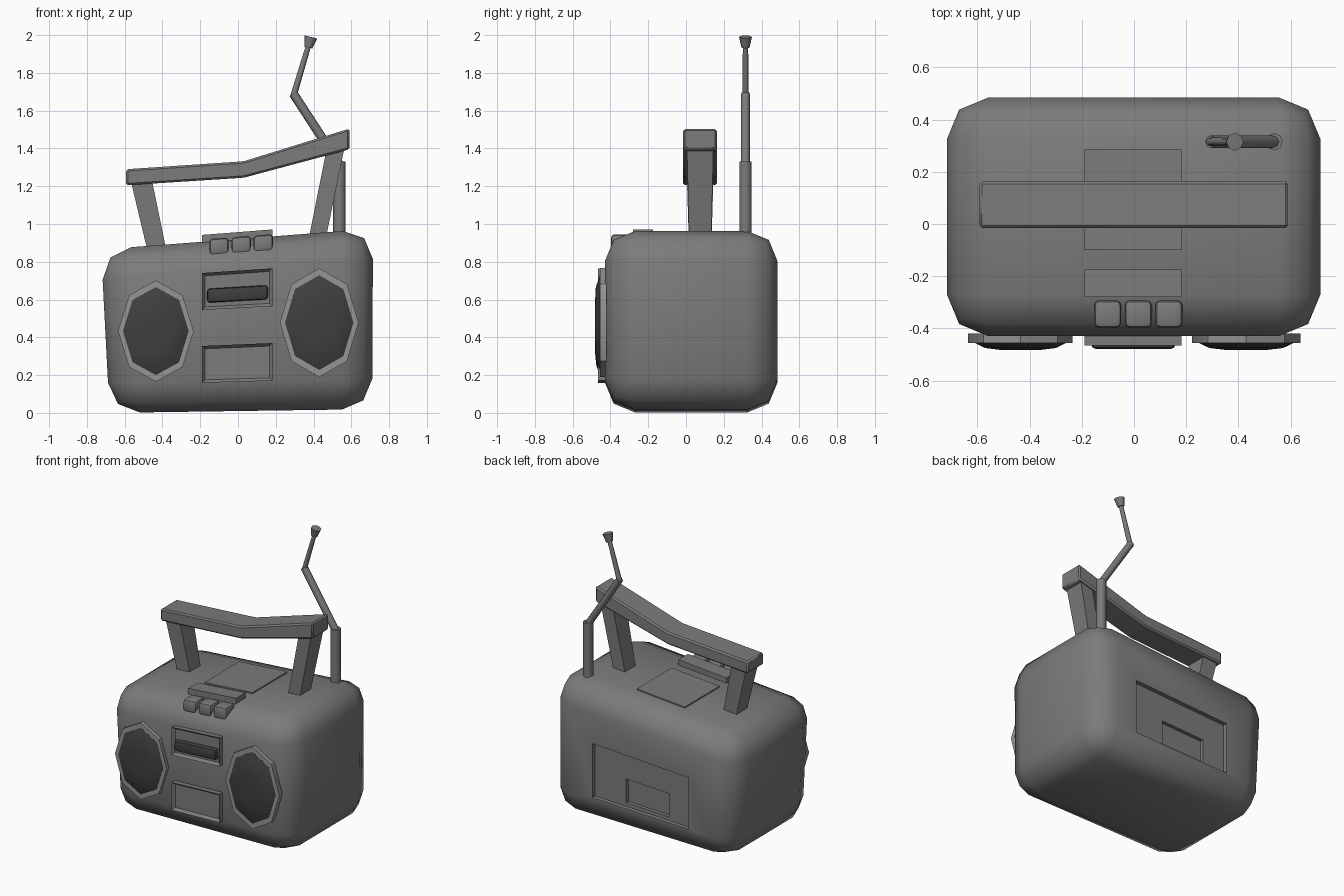
import bpy, bmesh, math
from mathutils import Vector

cube = bpy.data.objects.get("Cube")
if cube:
    bpy.data.objects.remove(cube, do_unlink=True)


def material(name, value):
    m = bpy.data.materials.new(name)
    m.use_nodes = True
    colour = (value, value, value, 1)
    m.diffuse_color = colour
    m.node_tree.nodes["Principled BSDF"].inputs["Base Color"].default_value = colour
    return m


GREY = material("mid_grey", 0.2)
LIGHT = material("light_grey", 0.3)
DARK = material("dark_grey", 0.05)


def finish(name, bm, mat, bevel=0, segments=1, smooth=35):
    bmesh.ops.recalc_face_normals(bm, faces=bm.faces)
    mesh = bpy.data.meshes.new(name)
    bm.to_mesh(mesh)
    bm.free()
    obj = bpy.data.objects.new(name, mesh)
    bpy.context.collection.objects.link(obj)
    mesh.materials.append(mat)
    bpy.ops.object.select_all(action='DESELECT')
    obj.select_set(True)
    bpy.context.view_layer.objects.active = obj
    if bevel:
        mod = obj.modifiers.new("rounding", 'BEVEL')
        mod.width, mod.segments, mod.limit_method = bevel, segments, 'NONE'
        bpy.ops.object.modifier_apply(modifier=mod.name)
    bpy.ops.object.shade_smooth_by_angle(angle=math.radians(smooth))
    return obj


def loft(name, rings, mat, **kw):
    """Skin a series of equal-length rings and cap both ends."""
    bm = bmesh.new()
    loops = [[bm.verts.new(p) for p in ring] for ring in rings]
    n = len(loops[0])
    for a, b in zip(loops, loops[1:]):
        for i in range(n):
            j = (i + 1) % n
            bm.faces.new((a[i], a[j], b[j], b[i]))
    bm.faces.new(loops[0])
    bm.faces.new(loops[-1])
    return finish(name, bm, mat, **kw)


def slant(x, y, z):
    """Lean the case so that its left side is taller."""
    return Vector((x, y, z + x * (0.02 + 0.06 * z)))


def slab(name, xs, ys, zs, mat=GREY, frame=0, **kw):
    """Slanted box; a frame width sinks a panel into its front."""
    bm = bmesh.new()
    bmesh.ops.create_cube(bm, size=1)
    for v in bm.verts:
        v.co = slant(*(r[c > 0] for r, c in zip((xs, ys, zs), v.co)))
    if frame:
        front = min(bm.faces, key=lambda f: f.calc_center_median().y)
        bmesh.ops.inset_region(bm, faces=[front], thickness=frame)
        for v in front.verts:
            v.co.y += 0.02
    return finish(name, bm, mat, **kw)


# Case with rounded edges
def case_ring(y):
    return [(-0.68, y, 0.0), (0.71, y, 0.02), (0.715, y, 0.975), (-0.725, y, 0.865)]


body = loft("case", [case_ring(-0.43), case_ring(0.485)], GREY, bevel=0.16, segments=2, smooth=60)

# Battery bay and latch notch cut into the back
for label, xs, y, zs in (("battery_bay", (-0.36, 0.385), 0.455, (0.19, 0.56)),
                         ("latch_notch", (-0.19, 0.146), 0.43, (0.215, 0.38))):
    cutter = slab(label + "_cutter", xs, (y, 0.6), zs)
    cutter.hide_render = True
    mod = body.modifiers.new(label, 'BOOLEAN')
    mod.operation, mod.solver, mod.object = 'DIFFERENCE', 'EXACT', cutter
    bpy.context.view_layer.objects.active = body
    bpy.ops.object.modifier_apply(modifier=mod.name)
    bpy.data.objects.remove(cutter, do_unlink=True)
bpy.ops.object.select_all(action='DESELECT')
body.select_set(True)
bpy.ops.object.shade_smooth_by_angle(angle=math.radians(60))

# Speakers: octagonal rims with shallow dark domes


def octagon(cx, cz, rx, rz, y, k):
    return [(cx + rx * k * math.cos(i * math.pi / 4), y,
             cz + rz * k * math.sin(i * math.pi / 4)) for i in range(8)]


for side, place in (("right", (-0.435, 0.433, 0.2, 0.268)), ("left", (0.43, 0.478, 0.208, 0.288))):
    loft(side + "_speaker_rim", [octagon(*place, y, k) for y, k in
                                 ((-0.42, 1), (-0.455, 1), (-0.455, 0.87), (-0.44, 0.86))], LIGHT)
    loft(side + "_speaker_dome", [octagon(*place, y, k) for y, k in
                                  ((-0.43, 0.87), (-0.456, 0.87), (-0.475, 0.68), (-0.482, 0.4))], DARK)

# Front panels
slab("tape_deck_frame", (-0.19, 0.182), (-0.465, -0.4), (0.555, 0.753), frame=0.022)
slab("tape_window", (-0.163, 0.158), (-0.478, -0.42), (0.592, 0.667), DARK, bevel=0.015, segments=2)
slab("lower_panel_frame", (-0.19, 0.182), (-0.465, -0.4), (0.165, 0.362), frame=0.022)

# Controls on top
slab("control_bar", (-0.19, 0.182), (-0.28, -0.175), (0.895, 0.957))
slab("top_hatch", (-0.19, 0.182), (-0.1, 0.285), (0.9, 0.929))
for i in range(3):
    x = -0.152 + 0.117 * i
    slab("key_%d" % (i + 1), (x, x + 0.103), (-0.397, -0.293), (0.845, 0.932), bevel=0.018, segments=2)


# Carrying handle
def rect_x(x, z0, z1):
    return [(x, -0.015, z0), (x, 0.163, z0), (x, 0.163, z1), (x, -0.015, z1)]


loft("handle_grip", [rect_x(-0.592, 1.205, 1.29), rect_x(0.03, 1.245, 1.332),
                     rect_x(0.59, 1.395, 1.505)], GREY, bevel=0.01)


def rect_z(x0, x1, z, half):
    return [(x0, 0.075 - half, z), (x1, 0.075 - half, z), (x1, 0.075 + half, z), (x0, 0.075 + half, z)]


loft("right_handle_post", [rect_z(-0.475, -0.375, 0.84, 0.058), rect_z(-0.568, -0.455, 1.23, 0.07)], GREY)
loft("left_handle_post", [rect_z(0.37, 0.46, 0.9, 0.058), rect_z(0.472, 0.565, 1.41, 0.07)], GREY)


# Folding aerial
def rod(name, start, end, r0, r1):
    a, b = (Vector((x, 0.315, z)) for x, z in (start, end))
    side = Vector((0, 1, 0))
    up = (b - a).normalized().cross(side)
    rings = [[c + r * (side * math.cos(t) + up * math.sin(t))
              for t in (i * math.pi / 4 for i in range(8))] for c, r in ((a, r0), (b, r1))]
    loft(name, rings, GREY, smooth=50)


rod("aerial_base", (0.537, 0.93), (0.537, 1.33), 0.033, 0.033)
rod("aerial_middle", (0.54, 1.31), (0.293, 1.69), 0.024, 0.024)
rod("aerial_upper", (0.293, 1.675), (0.375, 1.95), 0.017, 0.014)
rod("aerial_tip", (0.372, 1.935), (0.386, 1.99), 0.022, 0.034)
